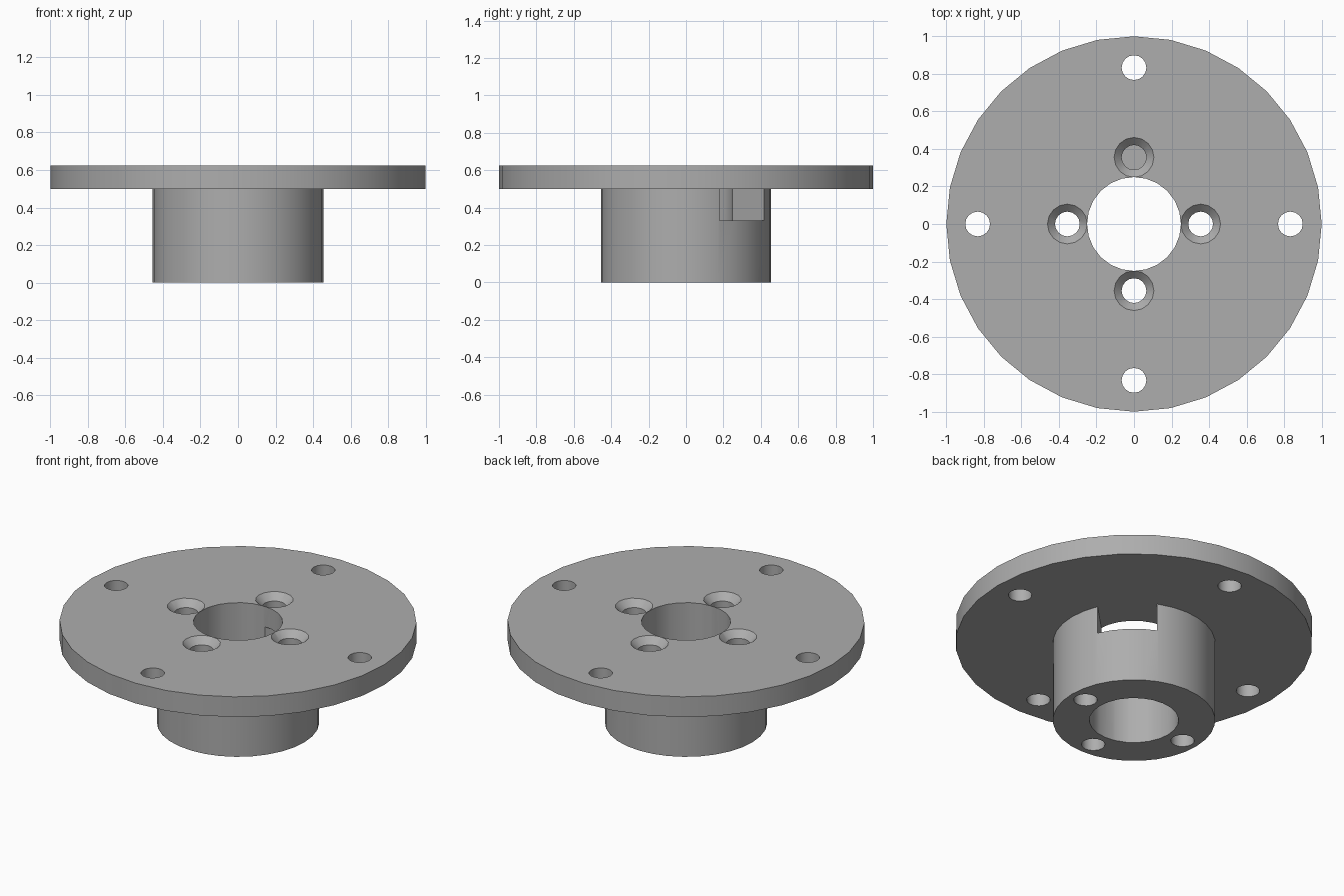
import bpy
from math import radians, pi, sin, cos

if "Cube" in bpy.data.objects:
    bpy.data.objects.remove(bpy.data.objects["Cube"], do_unlink=True)

SIDES = 32
HUB_R, BORE_R, FLANGE_R = 0.455, 0.25, 1.0
FLANGE_Z, TOP = 0.5, 0.625

grey = bpy.data.materials.new("plain_grey")
grey.use_nodes = True
colour = (0.42, 0.42, 0.42, 1)
grey.diffuse_color = colour
grey.node_tree.nodes["Principled BSDF"].inputs["Base Color"].default_value = colour


def lathe(name, profile, sides, x=0, y=0):
    """Closed solid turned from a closed (radius, height) loop or an axis-to-axis line."""
    verts, rings = [], []
    for r, z in profile:
        if r == 0:
            rings.append([len(verts)] * sides)
            verts.append((x, y, z))
        else:
            rings.append(range(len(verts), len(verts) + sides))
            verts += [(x + r * cos(2 * pi * i / sides), y + r * sin(2 * pi * i / sides), z)
                      for i in range(sides)]
    faces = []
    for a, b in zip(rings, rings[1:] + rings[:1]):
        if a[0] == a[1] and b[0] == b[1]:
            continue
        for i in range(sides):
            j = (i + 1) % sides
            faces.append(tuple(dict.fromkeys((a[i], a[j], b[j], b[i]))))
    mesh = bpy.data.meshes.new(name)
    mesh.from_pydata(verts, [], faces)
    obj = bpy.data.objects.new(name, mesh)
    bpy.context.collection.objects.link(obj)
    return obj


def cut(target, cutter):
    mod = target.modifiers.new(cutter.name, "BOOLEAN")
    mod.operation, mod.solver, mod.object = "DIFFERENCE", "EXACT", cutter
    bpy.context.view_layer.objects.active = target
    bpy.ops.object.modifier_apply(modifier=mod.name)
    bpy.data.objects.remove(cutter, do_unlink=True)


# Flange and hub turned as one solid
body = lathe("flanged_hub", [(0, 0), (HUB_R, 0), (HUB_R, FLANGE_Z),
                             (FLANGE_R, FLANGE_Z), (FLANGE_R, TOP), (0, TOP)], SIDES)
body.data.materials.append(grey)

# Central bore
cut(body, lathe("bore", [(0, -0.1), (BORE_R, -0.1), (BORE_R, 0.8), (0, 0.8)], 24))

# Countersunk screw holes through the hub, plain holes through the flange
for k in range(4):
    c, s = round(cos(k * pi / 2)), round(sin(k * pi / 2))
    cut(body, lathe("screw_hole", [(0, -0.1), (0.066, -0.1), (0.066, TOP - 0.04),
                                   (0.106, TOP), (0.106, 0.7), (0, 0.7)], 16,
                    0.355 * c, 0.355 * s))
    cut(body, lathe("mounting_hole", [(0, 0.4), (0.066, 0.4), (0.066, 0.7), (0, 0.7)], 16,
                    0.833 * c, 0.833 * s))

# Radial slot in the hub wall, just under the flange
bpy.ops.mesh.primitive_cube_add(size=1, location=(0.4 * cos(pi / 4), 0.4 * sin(pi / 4), 0.415),
                                rotation=(0, 0, radians(45)))
slot = bpy.context.object
slot.name, slot.scale = "slot", (0.6, 0.335, 0.17)
cut(body, slot)

# Rounded walls shade smoothly, edges stay sharp
bpy.ops.object.select_all(action="DESELECT")
body.select_set(True)
bpy.context.view_layer.objects.active = body
bpy.ops.object.shade_smooth_by_angle(angle=radians(30))
